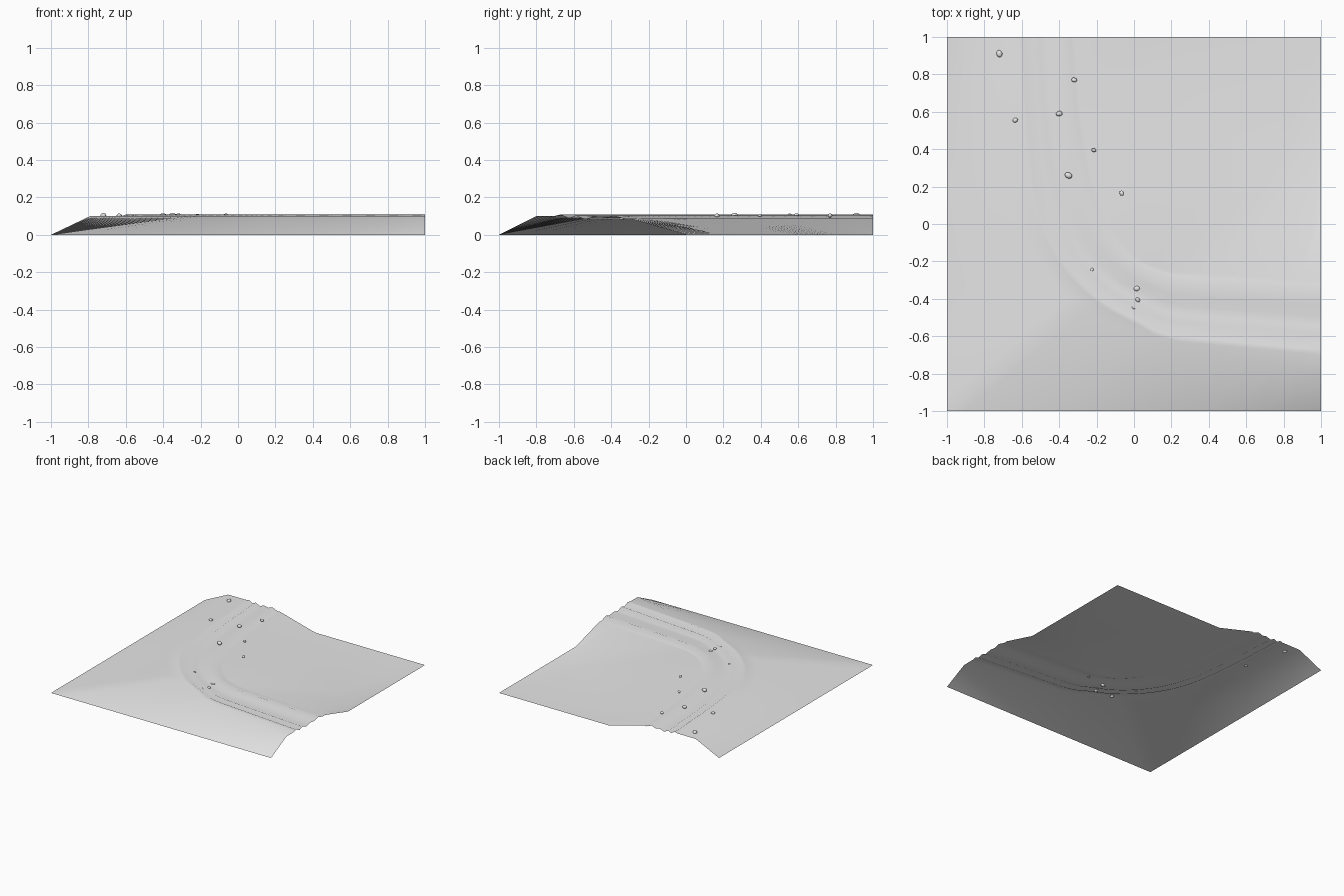
import bpy, bmesh, random
from mathutils import Vector

random.seed(4)
cube = bpy.data.objects.get("Cube")
if cube:
    bpy.data.objects.remove(cube)


def material(name, value):
    mat = bpy.data.materials.new(name)
    mat.use_nodes = True
    colour = (value, value, value, 1)
    mat.diffuse_color = colour
    mat.node_tree.nodes["Principled BSDF"].inputs["Base Color"].default_value = colour
    return mat


def finish(bm, name, mat):
    mesh = bpy.data.meshes.new(name)
    bm.to_mesh(mesh)
    bm.free()
    mesh.materials.append(mat)
    obj = bpy.data.objects.new(name, mesh)
    bpy.context.collection.objects.link(obj)
    bpy.ops.object.select_all(action='DESELECT')
    bpy.context.view_layer.objects.active = obj
    obj.select_set(True)
    bpy.ops.object.shade_smooth_by_angle(angle=1.0)
    return obj


grey = material("light grey", 0.8)

# Stations along the road: tile edge, outer shoulder, road outer, road inner, bank foot
stations = [
    ((-1, 1), (-.79, 1), (-.62, 1), (-.32, 1), (0, 1)),
    ((-1, .5), (-.73, .52), (-.59, .5), (-.28, .55), (.12, .88)),
    ((-1, .03), (-.64, .08), (-.54, .1), (-.21, .2), (.28, .72)),
    ((-1, -.45), (-.5, -.2), (-.42, -.18), (-.12, -.02), (.42, .58)),
    ((-1, -1), (-.3, -.43), (-.22, -.4), (.01, -.17), (.55, .45)),
    ((-.4, -1), (-.02, -.57), (.02, -.54), (.13, -.23), (.68, .32)),
    ((.1, -1), (.23, -.66), (.25, -.63), (.3, -.26), (.82, .18)),
    ((1, -1), (1, -.8), (1, -.7), (1, -.3), (1, 0)),
]
# Road cross-section: position across the road and height, with parallel ruts
ruts = [(0, .101), (.07, .108), (.18, .089), (.27, .102), (.39, .084), (.52, .097),
        (.66, .09), (.77, .103), (.94, .084), (1, .086)]
STEPS = 6


def along(column, i, t):
    """Point on one lengthwise line; the tile edge and last stretch stay straight."""
    p = [Vector(s[column]) for s in stations]
    a, b = p[i], p[i + 1]
    if column == 0 or i == len(p) - 2:
        return a.lerp(b, t)
    before = p[i - 1] if i else a * 2 - b
    after = p[i + 2]
    return (a * 2 + (b - before) * t + (before * 2 - a * 5 + b * 4 - after) * t ** 2
            + (a * 3 - before - b * 3 + after) * t ** 3) / 2


# Ground tile with raised curving road
bm = bmesh.new()
rows = []
for i in range(len(stations) - 1):
    last = i == len(stations) - 2
    for k in range(STEPS + last):
        edge, shoulder, outer, inner, foot = (along(c, i, k / STEPS) for c in range(5))
        row = [(edge, 0), (shoulder, .1)]
        row += [(outer.lerp(inner, u), z) for u, z in ruts]
        row += [(foot, 0), (Vector((1, 1)), 0)]
        rows.append([bm.verts.new((p.x, p.y, z)) for p, z in row])
for r, s in zip(rows, rows[1:]):
    for j in range(len(r) - 1):
        bm.faces.new((r[j], s[j], s[j + 1], r[j + 1]))
bmesh.ops.remove_doubles(bm, verts=bm.verts, dist=1e-5)
bmesh.ops.recalc_face_normals(bm, faces=bm.faces)
if sum(f.normal.z for f in bm.faces) < 0:
    bmesh.ops.reverse_faces(bm, faces=bm.faces)
finish(bm, "ground_and_road", grey)

# Loose stones: x, y, radius; those on the bend lie lower
stones = [(-.72, .91, .02), (-.32, .77, .016), (-.4, .59, .018), (-.635, .555, .015),
          (-.215, .395, .013), (-.35, .26, .021), (-.065, .165, .015),
          (-.225, -.245, .011), (.015, -.345, .019), (.18, -.315, .009),
          (.02, -.405, .014), (0, -.445, .014), (-.145, -.43, .017)]
for n, (x, y, r) in enumerate(stones):
    bm = bmesh.new()
    bmesh.ops.create_icosphere(bm, subdivisions=2, radius=r)
    for v in bm.verts:
        v.co *= random.uniform(.92, 1.04)
    obj = finish(bm, f"stone_{n + 1}", grey)
    obj.location = (x, y, .103 if y > 0 else .09)
    obj.scale = (1, .8, .7)
    obj.rotation_euler.z = random.uniform(0, 3)
